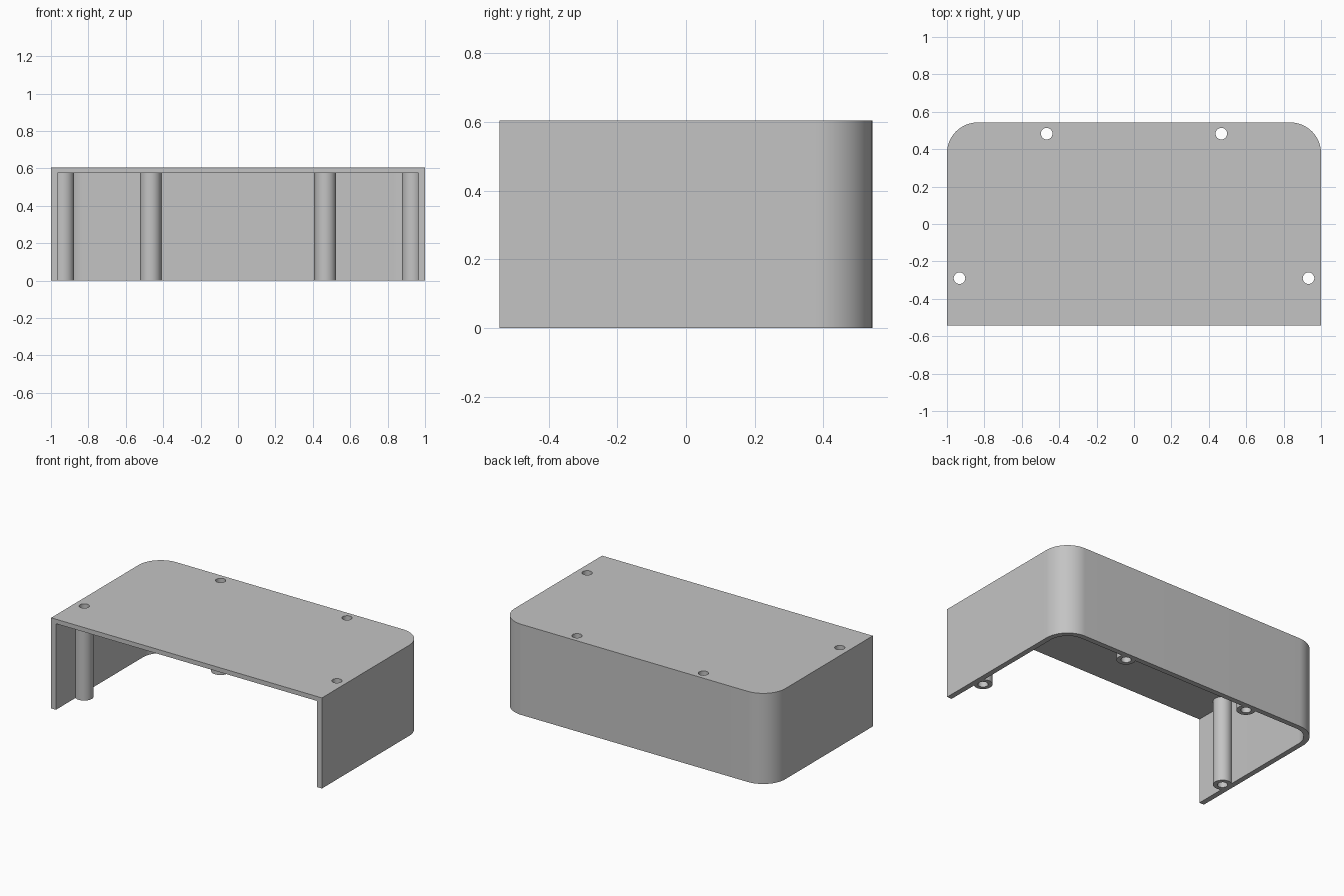
import bpy, bmesh
from math import sin, cos, pi

if "Cube" in bpy.data.objects:
    bpy.data.objects.remove(bpy.data.objects["Cube"], do_unlink=True)

HALF_X, HALF_Y, HEIGHT = 1.0, 0.543, 0.605
WALL, TOP, CORNER = 0.035, 0.03, 0.165
POST_R, HOLE_R = 0.057, 0.031
POSTS = [(sx * x, y) for x, y in ((0.467, 0.483), (0.933, -0.29)) for sx in (-1, 1)]

grey = bpy.data.materials.new("matte grey")
grey.use_nodes = True
colour = (0.55, 0.55, 0.55, 1)
grey.diffuse_color = colour
grey.node_tree.nodes["Principled BSDF"].inputs["Base Color"].default_value = colour


def prism(name, outline, z0, z1):
    """Solid made by extruding a counter-clockwise outline from z0 to z1."""
    bm = bmesh.new()
    base = bm.faces.new([bm.verts.new((x, y, z0)) for x, y in outline])
    grown = bmesh.ops.extrude_face_region(bm, geom=[base])["geom"]
    for v in grown:
        if isinstance(v, bmesh.types.BMVert):
            v.co.z = z1
    bmesh.ops.recalc_face_normals(bm, faces=bm.faces)
    mesh = bpy.data.meshes.new(name)
    bm.to_mesh(mesh)
    bm.free()
    mesh.materials.append(grey)
    obj = bpy.data.objects.new(name, mesh)
    bpy.context.collection.objects.link(obj)
    return obj


def arc(cx, cy, r, start, end, steps):
    angles = [start + (end - start) * i / steps for i in range(steps + 1)]
    return [(cx + r * cos(a), cy + r * sin(a)) for a in angles]


def rounded_back(half_x, front, back, r):
    """Rectangle with square front corners and rounded back corners."""
    return ([(-half_x, front), (half_x, front)]
            + arc(half_x - r, back - r, r, 0, pi / 2, 24)
            + arc(r - half_x, back - r, r, pi / 2, pi, 24))


def combine(target, tool, operation):
    mod = target.modifiers.new(operation.lower(), "BOOLEAN")
    mod.operation, mod.solver, mod.object = operation, "EXACT", tool
    bpy.context.view_layer.objects.active = target
    bpy.ops.object.modifier_apply(modifier=mod.name)
    bpy.data.objects.remove(tool, do_unlink=True)


# Cover: top and three walls, open at the front and underneath
cover = prism("enclosure_cover", rounded_back(HALF_X, -HALF_Y, HALF_Y, CORNER), 0, HEIGHT)
cavity = prism("cavity_cutter",
               rounded_back(HALF_X - WALL, -HALF_Y - 0.2, HALF_Y - WALL, CORNER - WALL),
               -0.2, HEIGHT - TOP)
combine(cover, cavity, "DIFFERENCE")

# Screw posts merged into the walls, then drilled through
for x, y in POSTS:
    post = prism("screw_post", arc(x, y, POST_R, 0, 2 * pi, 48)[:-1], 0, HEIGHT - TOP / 2)
    combine(cover, post, "UNION")
for x, y in POSTS:
    drill = prism("drill_cutter", arc(x, y, HOLE_R, 0, 2 * pi, 32)[:-1], -0.1, HEIGHT + 0.1)
    combine(cover, drill, "DIFFERENCE")

bpy.ops.object.select_all(action="DESELECT")
cover.select_set(True)
bpy.context.view_layer.objects.active = cover
bpy.ops.object.shade_smooth_by_angle(angle=pi / 6)
